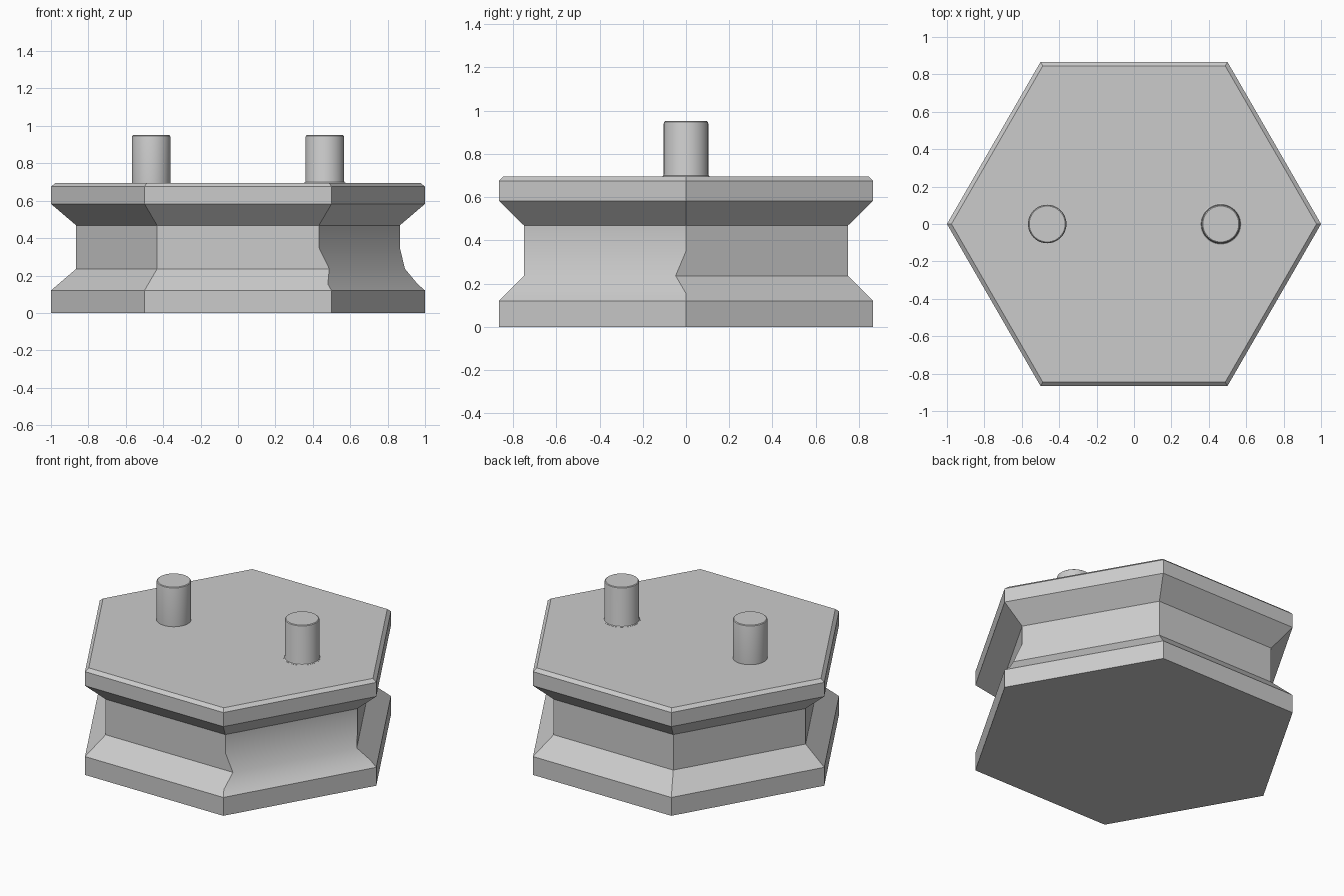
import bpy, bmesh, math

if "Cube" in bpy.data.objects:
    bpy.data.objects.remove(bpy.data.objects["Cube"])

grey = bpy.data.materials.new("plain_grey")
grey.diffuse_color = (0.6, 0.6, 0.6, 1)
grey.use_nodes = True
grey.node_tree.nodes["Principled BSDF"].inputs["Base Color"].default_value = grey.diffuse_color


def finish(bm, name):
    bmesh.ops.recalc_face_normals(bm, faces=bm.faces)
    mesh = bpy.data.meshes.new(name)
    bm.to_mesh(mesh)
    bm.free()
    obj = bpy.data.objects.new(name, mesh)
    bpy.context.collection.objects.link(obj)
    mesh.materials.append(grey)
    bpy.ops.object.select_all(action='DESELECT')
    obj.select_set(True)
    bpy.context.view_layer.objects.active = obj
    bpy.ops.object.shade_smooth_by_angle(angle=math.radians(30))
    return obj


def skin(bm, rings):
    # stack rings of points into a closed solid
    rings = [[bm.verts.new(p) for p in r] for r in rings]
    n = len(rings[0])
    for lo, hi in zip(rings, rings[1:]):
        for i in range(n):
            j = (i + 1) % n
            bm.faces.new((lo[i], lo[j], hi[j], hi[i]))
    bm.faces.new(rings[0][::-1])
    bm.faces.new(rings[-1])


# hexagonal body: (height, face distance, distance on the softened front right face)
R = math.sqrt(3) / 2
LEVELS = [(0, R, R), (0.12, R, R), (0.154, 0.832, 0.832), (0.236, 0.749, 0.797),
          (0.35, 0.749, 0.749), (0.468, 0.749, 0.749), (0.583, R, R),
          (0.675, R, R), (0.695, R - 0.021, R - 0.021)]


def hex_ring(z, dist, soft):
    d = [dist] * 5 + [soft]          # face 5 points to the front right
    pts = []
    for k in range(6):
        a1, a2 = (math.radians(30 + 60 * (k + i)) for i in (0, 1))
        d1, d2 = d[k], d[(k + 1) % 6]
        det = math.sin(a2 - a1)
        pts.append(((d1 * math.sin(a2) - d2 * math.sin(a1)) / det,
                    (d2 * math.cos(a1) - d1 * math.cos(a2)) / det, z))
    return pts


bm = bmesh.new()
skin(bm, [hex_ring(*lv) for lv in LEVELS])
finish(bm, "hexagonal_body")


# round pegs on top; the right one flares slightly at its foot
def peg(name, x, profile, sides=48):
    bm = bmesh.new()
    skin(bm, [[(x + r * math.cos(2 * math.pi * i / sides),
                r * math.sin(2 * math.pi * i / sides), z) for i in range(sides)]
              for r, z in profile])
    finish(bm, name)


top = [(0.103, 0.94), (0.101, 0.947), (0.096, 0.951)]
peg("left_peg", -0.464, [(0.103, 0.69)] + top)
peg("right_peg", 0.464, [(0.11, 0.69), (0.11, 0.696), (0.105, 0.699), (0.103, 0.706)] + top)
